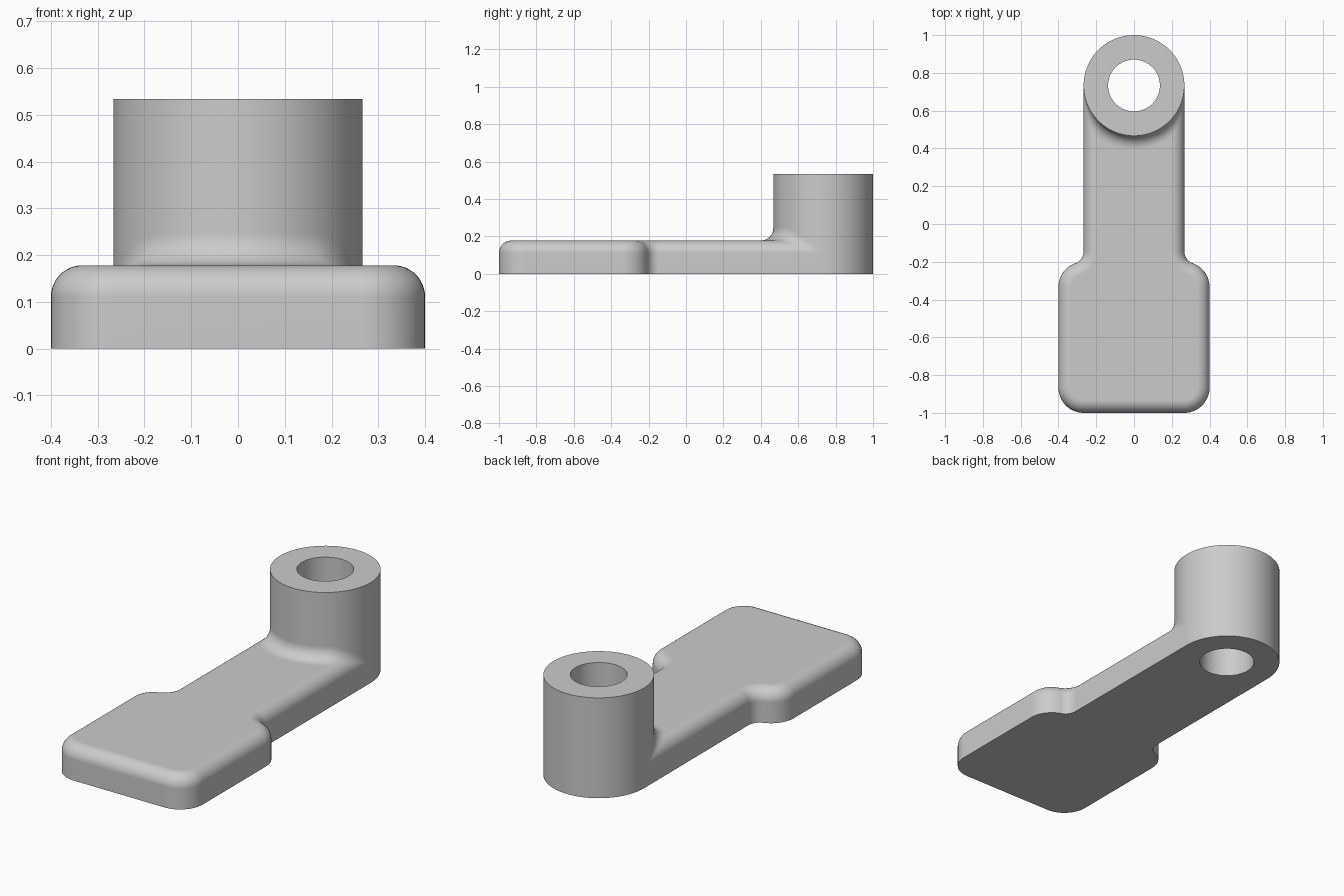
import bpy, bmesh
from math import sin, cos, pi, sqrt, atan2, asin
from mathutils import Vector

cube = bpy.data.objects.get("Cube")
if cube:
    bpy.data.objects.remove(cube, do_unlink=True)

U = 1 / 15                 # design unit, also the fillet radius
R, CY = 4 * U, 11 * U      # boss radius and its centre in y
TOP, BOSS_TOP, HOLE = 0.178, 8 * U, 0.137
STEPS = 12

grey = bpy.data.materials.new("plain grey")
grey.use_nodes = True
grey.diffuse_color = (0.6, 0.6, 0.6, 1)
grey.node_tree.nodes["Principled BSDF"].inputs["Base Color"].default_value = grey.diffuse_color


def finish(bm, name):
    """Turn a bmesh into a smooth object with crisp hard edges."""
    bmesh.ops.remove_doubles(bm, verts=bm.verts, dist=1e-5)
    bmesh.ops.recalc_face_normals(bm, faces=bm.faces)
    mesh = bpy.data.meshes.new(name)
    bm.to_mesh(mesh)
    bm.free()
    mesh.materials.append(grey)
    obj = bpy.data.objects.new(name, mesh)
    bpy.context.collection.objects.link(obj)
    bpy.ops.object.select_all(action='DESELECT')
    obj.select_set(True)
    bpy.context.view_layer.objects.active = obj
    bpy.ops.object.shade_smooth_by_angle(angle=pi / 5)
    weighted = obj.modifiers.new("even shading", 'WEIGHTED_NORMAL')
    weighted.keep_sharp = True
    return obj


def arc(cx, cy, r, start, end, n=STEPS):
    return [(cx + r * cos(start + (end - start) * i / n),
             cy + r * sin(start + (end - start) * i / n)) for i in range(n + 1)]


def outline(inset):
    """Paddle and arm outline, moved inwards; ends against the boss wall."""
    r_out, r_in = 2 * U - inset, U + inset
    notch_y = -5 * U + sqrt(8) * U
    turn = atan2(sqrt(8), 1)
    half = arc(4 * U, -13 * U, r_out, -pi / 2, 0)
    half += arc(4 * U, -5 * U, r_out, 0, turn)
    half += arc(5 * U, notch_y, r_in, pi + turn, pi)
    w = R - inset
    sweep = asin(w / R)
    end = arc(0, CY, R, -pi / 2 + sweep, -pi / 2 - sweep, 2 * STEPS)
    left = [(-x, y) for x, y in reversed(half)]
    # index range of the edges that touch the boss
    hidden = range(len(half), len(half) + len(end) - 1)
    return half + end + left, hidden


# Paddle and arm: wall, rounded upper edge and flat faces
bm = bmesh.new()
layers = [(0, 0)]
for i in range(STEPS + 1):
    a = pi / 2 * i / STEPS
    layers.append((U * (1 - cos(a)), TOP - U + U * sin(a)))
rings = []
for inset, z in layers:
    points, hidden = outline(inset)
    rings.append([bm.verts.new((x, y, z)) for x, y in points])
count = len(rings[0])
for low, high in zip(rings, rings[1:]):
    for i in range(count):
        if i not in hidden:
            j = (i + 1) % count
            bm.faces.new((low[i], low[j], high[j], high[i]))
bm.faces.new(rings[0])
bm.faces.new(rings[-1])
finish(bm, "paddle_arm")

# Boss: hollow cylinder
bm = bmesh.new()
SIDES = 96
section = [(R, 0), (R, BOSS_TOP), (HOLE, BOSS_TOP), (HOLE, 0)]
rings = [[bm.verts.new((x, y, z)) for x, y in arc(0, CY, r, 0, 2 * pi, SIDES)[:-1]]
         for r, z in section]
for k in range(4):
    a, b = rings[k], rings[(k + 1) % 4]
    for i in range(SIDES):
        j = (i + 1) % SIDES
        bm.faces.new((a[i], a[j], b[j], b[i]))
finish(bm, "boss")

# Fillet: path of a ball rolled between the boss and the rounded arm
bm = bmesh.new()
STATIONS = 48
rows = []
for s in range(-STATIONS, STATIONS + 1):
    a = pi / 2 * 0.995 * s / STATIONS
    out = Vector((sin(a), -cos(a), 0))
    centre = Vector((0, CY, 0)) + out * (R + U)
    over = max(0, abs(centre.x) - 3 * U)
    rise = sqrt(max(0, (2 * U) ** 2 - over ** 2))
    centre.z = TOP - U + rise
    down = Vector((-over if centre.x > 0 else over, 0, -rise)).normalized()
    rows.append([bm.verts.new(centre + U * (-out).slerp(down, t / STEPS))
                 for t in range(STEPS + 1)])
for a, b in zip(rows, rows[1:]):
    for t in range(STEPS):
        bm.faces.new((a[t], b[t], b[t + 1], a[t + 1]))
fillet = finish(bm, "boss_fillet")
if sum(p.normal.z for p in fillet.data.polygons) < 0:
    fillet.data.flip_normals()
